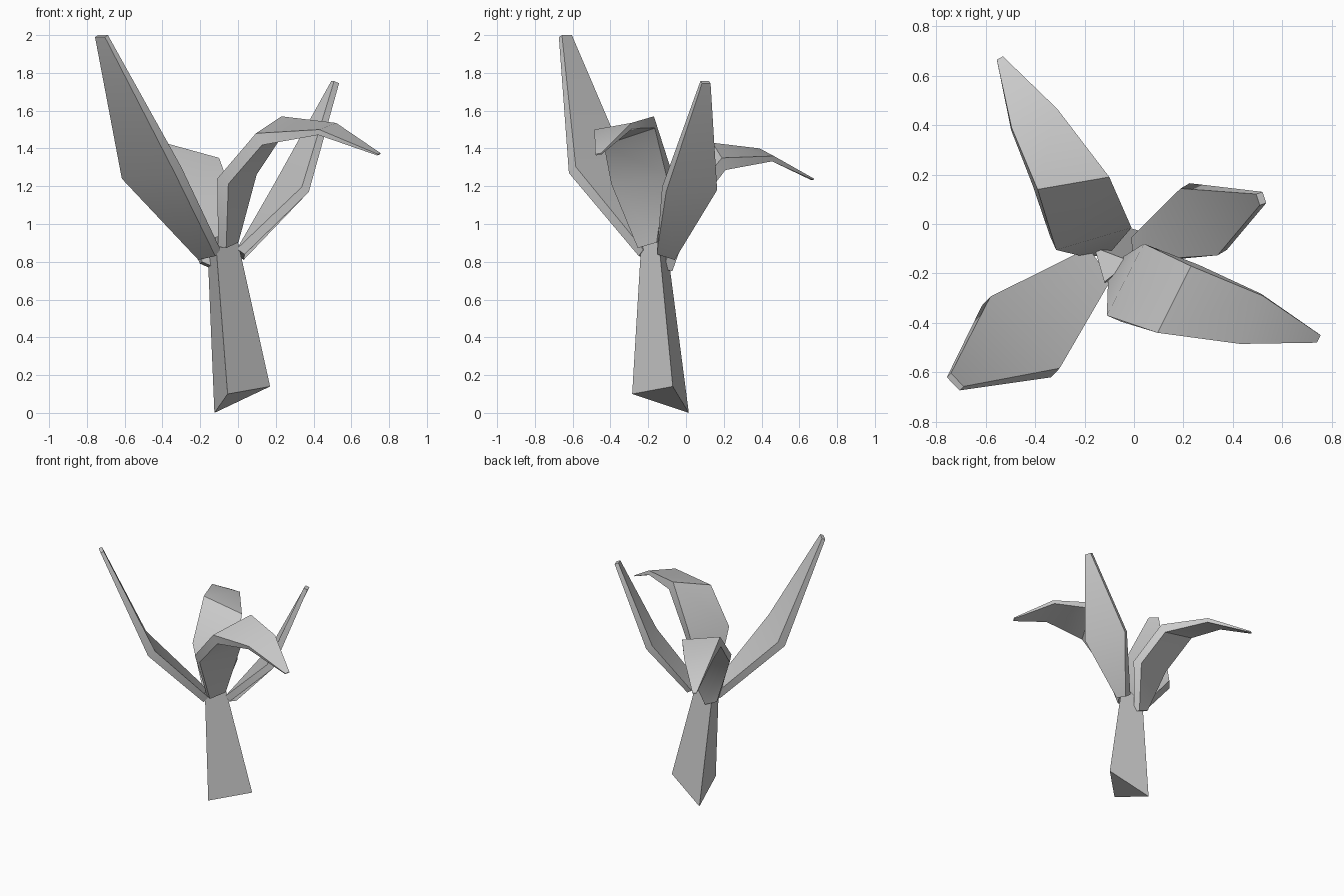
import bpy, bmesh, math
from mathutils import Vector

if "Cube" in bpy.data.objects:
    bpy.data.objects.remove(bpy.data.objects["Cube"])


def loft(name, rings):
    """Closed solid through rings of equal point count, caps at both ends."""
    bm = bmesh.new()
    loops = [[bm.verts.new(p) for p in ring] for ring in rings]
    n = len(loops[0])
    for a, b in zip(loops, loops[1:]):
        for i in range(n):
            j = (i + 1) % n
            bm.faces.new((a[i], a[j], b[j], b[i]))
    bm.faces.new(loops[0])
    bm.faces.new(loops[-1])
    bmesh.ops.recalc_face_normals(bm, faces=bm.faces[:])
    mesh = bpy.data.meshes.new(name)
    bm.to_mesh(mesh)
    bm.free()
    ob = bpy.data.objects.new(name, mesh)
    bpy.context.collection.objects.link(ob)
    bpy.ops.object.select_all(action='DESELECT')
    ob.select_set(True)
    bpy.context.view_layer.objects.active = ob
    bpy.ops.object.shade_smooth_by_angle(angle=math.radians(38))
    return ob


def petal(name, stations, side):
    """Blade from (left point, right point, thickness); side picks the offset direction."""
    st = [(Vector(l), Vector(r), t) for l, r, t in stations]
    mids = [(l + r) / 2 for l, r, _ in st]
    rings = []
    for i, (l, r, t) in enumerate(st):
        before = (mids[i] - mids[i - 1]).normalized() if i else Vector()
        after = (mids[i + 1] - mids[i]).normalized() if i + 1 < len(st) else Vector()
        off = (r - l).cross(before + after).normalized() * t * side
        rings.append([l, r, r + off, l + off])
    return loft(name, rings)


# Three-sided tapering stem with a slanted cut
loft("stem", [
    [(-0.125, 0.015, 0.0), (-0.055, -0.285, 0.10), (0.17, -0.07, 0.14)],
    [(-0.16, -0.095, 0.84), (-0.12, -0.235, 0.93), (-0.015, -0.15, 0.97)],
])

# Upright petals, listed along their outer face
petal("front_left_petal", [
    ((-0.21, -0.12, 0.81), (-0.12, -0.25, 0.83), 0.05),
    ((-0.615, -0.33, 1.24), (-0.335, -0.62, 1.27), 0.06),
    ((-0.757, -0.62, 1.99), (-0.705, -0.673, 1.99), 0.025),
], -1)
petal("back_right_petal", [
    ((0.03, -0.06, 0.81), (0.035, -0.155, 0.84), 0.05),
    ((0.225, 0.165, 1.18), (0.375, -0.105, 1.17), 0.05),
    ((0.52, 0.13, 1.745), (0.535, 0.085, 1.745), 0.03),
], 1)

# Drooping petals, listed along their inner face
petal("front_right_petal", [
    ((-0.105, -0.23, 0.88), (-0.04, -0.13, 0.91), 0.05),
    ((-0.11, -0.37, 1.24), (0.04, -0.08, 1.29), 0.07),
    ((0.095, -0.44, 1.48), (0.23, -0.17, 1.57), 0.07),
    ((0.43, -0.485, 1.50), (0.52, -0.29, 1.535), 0.03),
    ((0.74, -0.48, 1.37), (0.755, -0.45, 1.375), 0.008),
], 1)
petal("back_left_petal", [
    ((-0.19, -0.135, 0.80), (-0.10, -0.12, 0.76), 0.05),
    ((-0.315, -0.105, 1.18), (-0.01, -0.015, 1.10), 0.07),
    ((-0.39, 0.14, 1.43), (-0.10, 0.19, 1.35), 0.07),
    ((-0.495, 0.39, 1.40), (-0.31, 0.465, 1.36), 0.03),
    ((-0.555, 0.665, 1.24), (-0.53, 0.678, 1.24), 0.008),
], -1)
